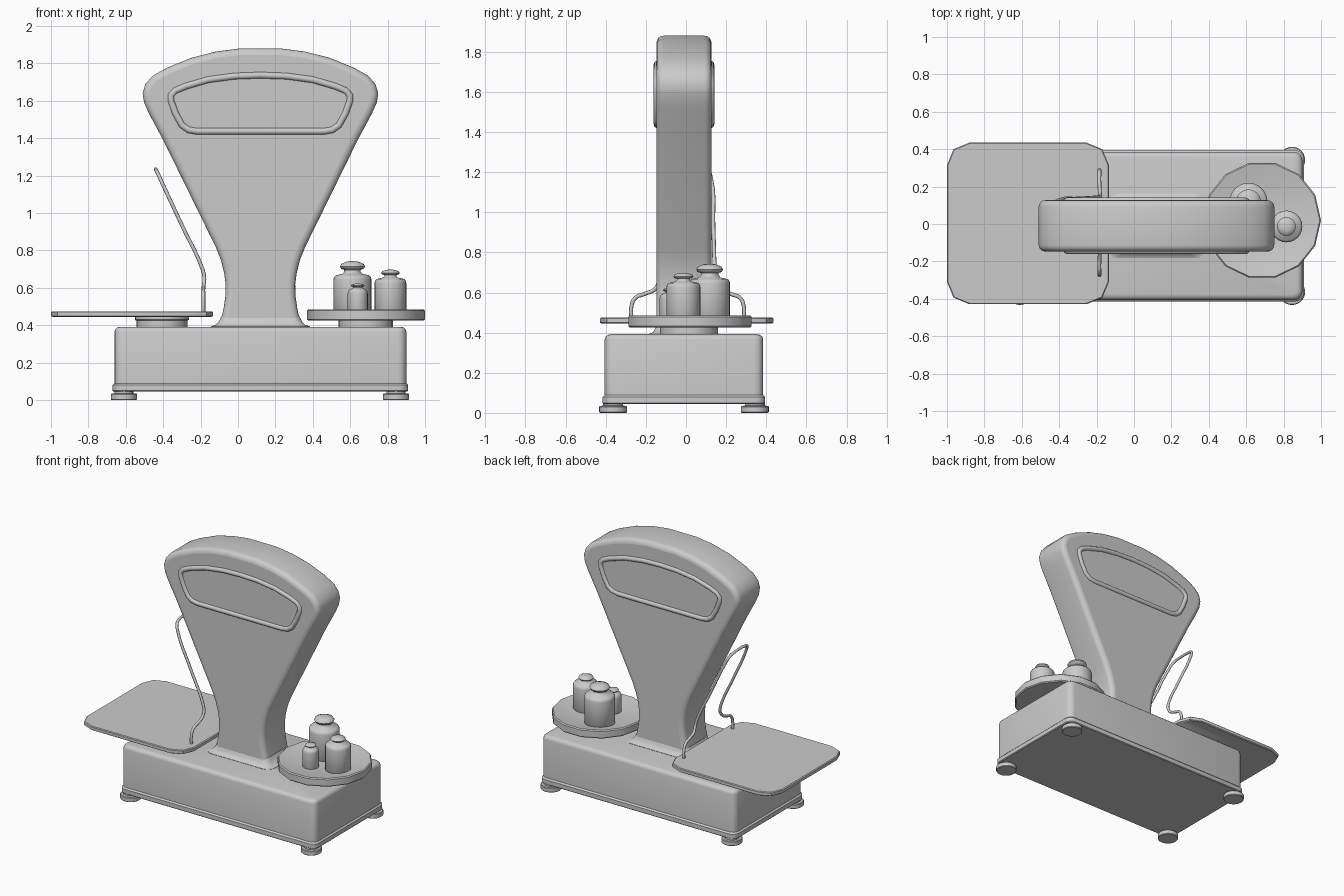
import bpy, bmesh
from math import sin, cos, pi

if "Cube" in bpy.data.objects:
    bpy.data.objects.remove(bpy.data.objects["Cube"])

CY = -0.01   # depth centre of the housing


def finish(ob, angle=0.6):
    bpy.ops.object.select_all(action='DESELECT')
    ob.select_set(True)
    bpy.context.view_layer.objects.active = ob
    if ob.type == 'CURVE':
        bpy.ops.object.convert(target='MESH')
        ob = bpy.context.object
    bpy.ops.object.shade_smooth_by_angle(angle=angle)
    return ob


def loft(name, rings, angle=0.6):
    """Bridge equal-length rings of points and cap both ends."""
    bm = bmesh.new()
    vs = [[bm.verts.new(p) for p in ring] for ring in rings]
    n = len(vs[0])
    for a, b in zip(vs, vs[1:]):
        for i in range(n):
            j = (i + 1) % n
            bm.faces.new((a[i], a[j], b[j], b[i]))
    bm.faces.new(vs[0][::-1])
    bm.faces.new(vs[-1])
    bmesh.ops.recalc_face_normals(bm, faces=bm.faces)
    me = bpy.data.meshes.new(name)
    bm.to_mesh(me)
    bm.free()
    ob = bpy.data.objects.new(name, me)
    bpy.context.collection.objects.link(ob)
    return finish(ob, angle)


def lathe(name, x, y, profile, n=24, angle=0.6):
    return loft(name, [[(x + r * cos(2 * pi * i / n), y + r * sin(2 * pi * i / n), z)
                        for i in range(n)] for r, z in profile], angle)


def rounded(name, x, y, layers, seg=4, angle=0.6):
    """Stack of rounded rectangles: (half x, half y, z, corner radius)."""
    rings = []
    for hx, hy, z, r in layers:
        ring = []
        for k, (sx, sy) in enumerate(((1, 1), (-1, 1), (-1, -1), (1, -1))):
            for i in range(seg + 1):
                a = (k + i / seg) * pi / 2
                ring.append((x + sx * (hx - r) + r * cos(a),
                             y + sy * (hy - r) + r * sin(a), z))
        rings.append(ring)
    return loft(name, rings, angle)


def curve(name, pts, kind='POLY', cyclic=True, flat=False, **props):
    cu = bpy.data.curves.new(name, 'CURVE')
    cu.dimensions = '2D' if flat else '3D'
    sp = cu.splines.new(kind)
    if kind == 'BEZIER':
        sp.bezier_points.add(len(pts) - 1)
        for bp, p in zip(sp.bezier_points, pts):
            bp.co = p
            bp.handle_left_type = bp.handle_right_type = 'AUTO'
    else:
        sp.points.add(len(pts) - 1)
        for q, p in zip(sp.points, pts):
            q.co = (*p, 1)
    sp.use_cyclic_u = cyclic
    for k, v in props.items():
        setattr(cu, k, v)
    ob = bpy.data.objects.new(name, cu)
    bpy.context.collection.objects.link(ob)
    return ob


# Base box with its bottom lip
rounded("base", 0.12, CY, [
    (0.785, 0.40, 0.045, 0.05), (0.79, 0.405, 0.05, 0.05), (0.79, 0.405, 0.08, 0.05),
    (0.78, 0.395, 0.09, 0.045), (0.78, 0.395, 0.365, 0.045), (0.776, 0.391, 0.379, 0.043),
    (0.766, 0.381, 0.388, 0.037), (0.752, 0.367, 0.392, 0.03)])

# Feet
for x in (-0.61, 0.845):
    for y in (-0.363, 0.343):
        lathe("foot", x, y, [(0.066, 0), (0.07, 0.004), (0.07, 0.03), (0.066, 0.035),
                             (0.05, 0.036), (0.05, 0.06)])

# Fan-shaped housing: half outline about its centre line, mirrored
half = [(0.215, 0.37), (0.21, 0.43), (0.197, 0.49), (0.187, 0.56), (0.186, 0.62),
        (0.194, 0.68), (0.212, 0.75), (0.24, 0.82), (0.52, 1.39), (0.595, 1.53),
        (0.622, 1.59), (0.63, 1.64), (0.615, 1.69), (0.575, 1.735), (0.50, 1.777),
        (0.37, 1.83), (0.24, 1.863), (0.11, 1.88)]
outline = [(x, z, 0) for x, z in half] + [(-x, z, 0) for x, z in reversed(half)]
B = 0.035
body = curve("fan_housing", outline, flat=True, fill_mode='BOTH', extrude=0.137 - B,
             bevel_depth=B, offset=-B, bevel_resolution=3)
body.location = (0.12, CY, 0)
body.rotation_euler = (pi / 2, 0, 0)
finish(body)

# Flared flange where the housing meets the base
rounded("housing_flange", 0.12, CY, [
    (0.265, 0.172, 0.385, 0.06), (0.265, 0.172, 0.394, 0.06), (0.24, 0.155, 0.402, 0.05),
    (0.222, 0.143, 0.42, 0.045), (0.208, 0.134, 0.45, 0.04)], angle=0.9)

# Raised window frames, front and back
win = [(0.34, 1.437), (0.385, 1.445), (0.42, 1.47), (0.455, 1.535), (0.478, 1.60),
       (0.478, 1.63), (0.455, 1.655), (0.40, 1.678), (0.28, 1.713), (0.14, 1.732), (0.0, 1.737)]
for name, y in (("front_window_frame", CY - 0.133), ("back_window_frame", CY + 0.133)):
    pts = [(0.12 + x, y, z) for x, z in win] + [(0.12 - x, y, z) for x, z in win[-2::-1]]
    finish(curve(name, pts, bevel_depth=0.018, bevel_resolution=3), 1.0)

# Goods plate on its pedestal
rounded("goods_plate", -0.567, 0.003, [
    (0.425, 0.425, 0.445, 0.11), (0.433, 0.432, 0.45, 0.12), (0.433, 0.432, 0.47, 0.12),
    (0.427, 0.427, 0.475, 0.115)], seg=2)
lathe("goods_pedestal", -0.407, 0.0, [(0.137, 0.385), (0.137, 0.425), (0.145, 0.43), (0.145, 0.45)])

# Weight pan: shallow dish on its pedestal
lathe("weight_pedestal", 0.683, 0.015, [(0.145, 0.385), (0.145, 0.43)])
lathe("weight_pan", 0.685, 0.02, [
    (0.14, 0.425), (0.308, 0.425), (0.315, 0.432), (0.315, 0.478), (0.308, 0.485),
    (0.29, 0.482), (0.20, 0.462), (0.08, 0.455)], n=14)

# Knobbed weights: position, radius, shoulder height, top height, knob radius
for name, x, y, r, s, t, k in (("large_weight", 0.612, 0.118, 0.102, 0.675, 0.743, 0.067),
                               ("medium_weight", 0.815, -0.013, 0.085, 0.655, 0.698, 0.05),
                               ("small_weight", 0.64, -0.078, 0.054, 0.597, 0.623, 0.037)):
    h = t - s
    lathe(name, x, y, [
        (r * 0.95, 0.452), (r, 0.458), (r, s - 0.03), (r * 0.97, s - 0.018), (r * 0.88, s - 0.008),
        (k * 0.8, s), (k * 0.66, s + h * 0.15), (k * 0.66, s + h * 0.32), (k * 0.9, s + h * 0.4),
        (k, s + h * 0.58), (k * 0.9, s + h * 0.78), (k * 0.5, t - h * 0.05), (k * 0.15, t)], angle=0.9)

# Bent wire guard standing on the goods plate
leg = [(-0.185, 0.28, 0.465), (-0.185, 0.28, 0.53), (-0.185, 0.262, 0.572), (-0.185, 0.215, 0.593),
       (-0.183, 0.165, 0.615), (-0.18, 0.142, 0.655), (-0.19, 0.137, 0.70), (-0.30, 0.128, 0.935),
       (-0.405, 0.118, 1.16), (-0.43, 0.095, 1.215), (-0.438, 0.05, 1.23)]
pts = [(x, y + 0.008, z) for x, y, z in leg] + [(x, 0.008 - y, z) for x, y, z in reversed(leg)]
finish(curve("wire_guard", pts, kind='BEZIER', cyclic=False, resolution_u=5,
             bevel_depth=0.01, bevel_resolution=2, use_fill_caps=True), 1.0)
